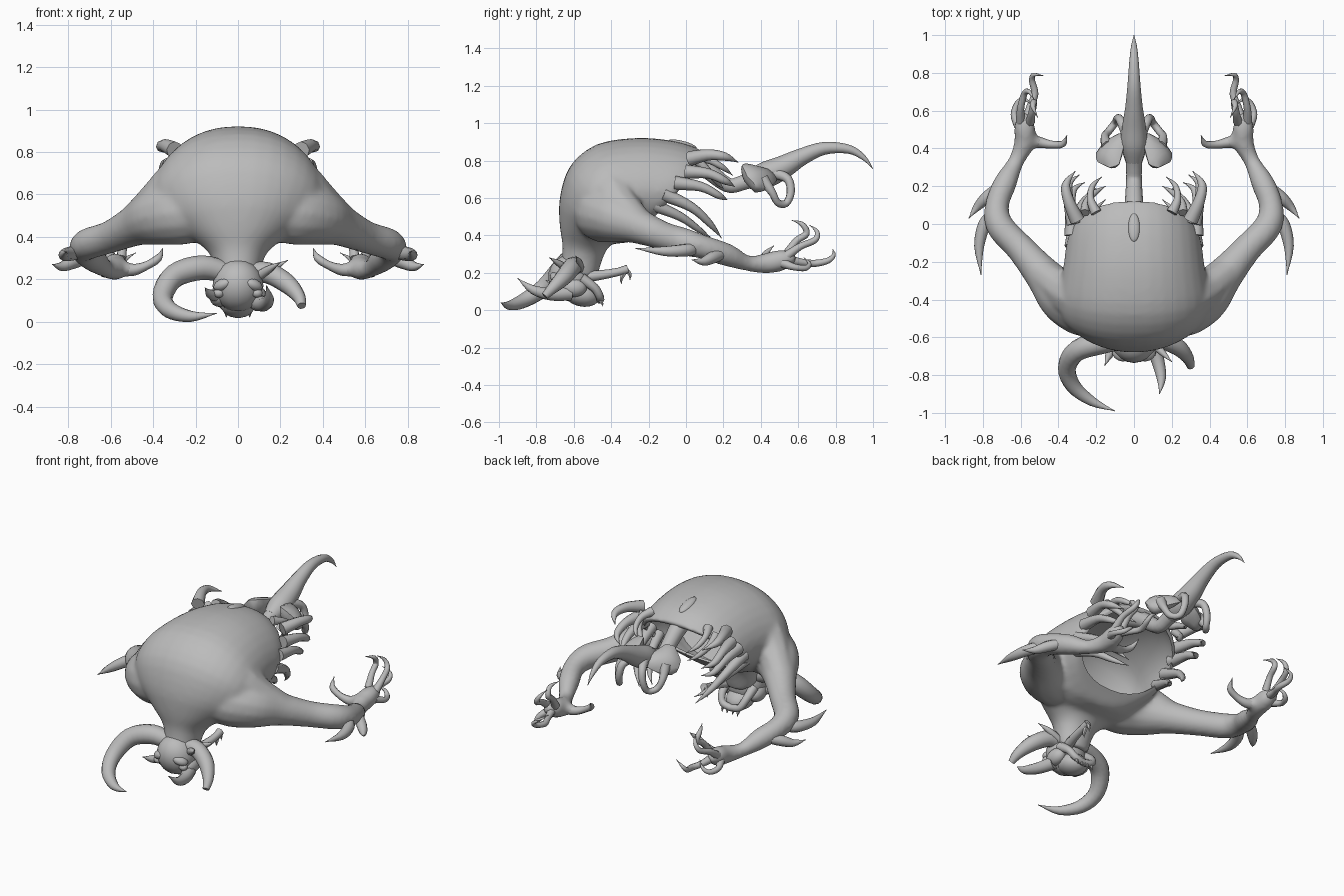
import bpy, bmesh, math
from mathutils import Vector, Matrix

if "Cube" in bpy.data.objects:
    bpy.data.objects.remove(bpy.data.objects["Cube"])

grey = bpy.data.materials.new("bone_grey")
grey.diffuse_color = (0.5, 0.5, 0.5, 1)
grey.use_nodes = True
grey.node_tree.nodes["Principled BSDF"].inputs["Base Color"].default_value = grey.diffuse_color


def activate(ob):
    for o in bpy.context.selected_objects:
        o.select_set(False)
    ob.select_set(True)
    bpy.context.view_layer.objects.active = ob


def finish(bm, name):
    bmesh.ops.recalc_face_normals(bm, faces=bm.faces)
    me = bpy.data.meshes.new(name)
    bm.to_mesh(me)
    bm.free()
    ob = bpy.data.objects.new(name, me)
    bpy.context.collection.objects.link(ob)
    me.materials.append(grey)
    activate(ob)
    bpy.ops.object.shade_smooth_by_angle(angle=math.radians(50))
    return ob


def spline(rows, steps):
    """Catmull-Rom through rows of numbers."""
    v = [Vector(r) for r in rows]
    out = []
    for i in range(len(v) - 1):
        p0, p1, p2, p3 = v[max(i - 1, 0)], v[i], v[i + 1], v[min(i + 2, len(v) - 1)]
        for k in range(steps):
            t = k / steps
            out.append(0.5 * (2 * p1 + (p2 - p0) * t + (2 * p0 - 5 * p1 + 4 * p2 - p3) * t * t
                              + (3 * p1 - p0 - 3 * p2 + p3) * t ** 3))
    return out + [v[-1]]


def bridge(bm, rings):
    for a, b in zip(rings, rings[1:]):
        for i in range(len(a)):
            j = (i + 1) % len(a)
            bm.faces.new((a[i], a[j], b[j], b[i]))
    bm.faces.new(rings[0])
    bm.faces.new(rings[-1])


def tube(name, rows, sides=10, steps=4, mirror=False):
    """Tapered tube; each row is x, y, z, radius."""
    pts = spline(rows, steps)
    made = []
    for sx in ((1, -1) if mirror else (1,)):
        bm = bmesh.new()
        rings = []
        side = None
        for i, p in enumerate(pts):
            d = (pts[min(i + 1, len(pts) - 1)].xyz - pts[max(i - 1, 0)].xyz).normalized()
            if side is None:
                side = d.cross(Vector((0, 0, 1)) if abs(d.z) < 0.9 else Vector((0, 1, 0)))
            side = (side - d * side.dot(d)).normalized()
            up = side.cross(d)
            r = max(p.w, 0.002)
            ring = []
            for k in range(sides):
                a = math.tau * k / sides
                q = p.xyz + side * r * math.cos(a) + up * r * math.sin(a)
                ring.append(bm.verts.new((q.x * sx, q.y, q.z)))
            rings.append(ring)
        bridge(bm, rings)
        made.append(finish(bm, name + ("_left" if sx < 0 else "_right" if mirror else "")))
    return made


def blob(name, loc, size, rot=(0, 0, 0), mirror=False):
    for sx in ((1, -1) if mirror else (1,)):
        bm = bmesh.new()
        bmesh.ops.create_uvsphere(bm, u_segments=16, v_segments=10, radius=1)
        m = Matrix.Translation(loc)
        for ax, ang in zip("XYZ", rot):
            m = m @ Matrix.Rotation(ang, 4, ax)
        bm.transform(Matrix.Diagonal((sx, 1, 1, 1)) @ m @ Matrix.Diagonal((*size, 1)))
        finish(bm, name + ("_left" if sx < 0 else "_right" if mirror else ""))


def loft(name, rows, inset=0.0):
    """Rings in tilted planes; each row is back y, back z, chest y, chest z, half width."""
    bm = bmesh.new()
    rings = []
    for r in spline(rows, 3):
        back, chest = Vector((0, r[0], r[1])), Vector((0, r[2], r[3]))
        c, h = (back + chest) / 2, (back - chest) / 2
        h *= 1 - inset / h.length
        ring = []
        for k in range(32):
            ca, sa = math.cos(math.tau * k / 32), math.sin(math.tau * k / 32)
            w = (r[4] - inset) * (1 - 0.08 * max(sa, 0))
            ring.append(bm.verts.new(c + Vector((math.copysign(abs(ca) ** .9, ca) * w, 0, 0)) + h * sa))
        rings.append(ring)
    bridge(bm, rings)
    return finish(bm, name)


# Torso from neck to slanted waist, fused with the arms, then hollowed from the waist
rows = [(-.67, .22, -.48, .16, .10), (-.66, .34, -.44, .29, .13), (-.675, .45, -.40, .35, .22),
        (-.675, .60, -.36, .355, .33), (-.62, .77, -.33, .36, .395), (-.48, .885, -.31, .36, .405),
        (-.28, .92, -.295, .365, .385), (-.10, .91, -.28, .375, .37), (.04, .875, -.265, .39, .36),
        (.13, .82, -.24, .42, .345)]
torso = loft("torso", rows)
cutter = loft("cavity_cutter", rows[4:] + [(.28, .68, -.10, .27, .34)], 0.028)
parts = tube("arm", [(.16, -.46, .52, .14), (.27, -.44, .515, .155), (.38, -.38, .495, .137), (.48, -.27, .455, .1),
                     (.60, -.13, .40, .078), (.71, -.01, .365, .075), (.725, .10, .335, .064),
                     (.68, .22, .295, .062), (.625, .33, .25, .043), (.58, .43, .25, .056),
                     (.58, .52, .27, .056), (.59, .585, .29, .025)], sides=14, mirror=True)
parts += tube("shoulder", [(.22, -.42, .68, .13), (.30, -.39, .62, .125), (.39, -.34, .545, .105),
                           (.50, -.25, .455, .085)], mirror=True)
parts += tube("thumb_base", [(.59, .47, .26, .05), (.54, .44, .25, .042), (.48, .43, .245, .024)], mirror=True)
for o in parts + [torso]:
    o.select_set(True)
bpy.context.view_layer.objects.active = torso
bpy.ops.object.join()
activate(torso)
fuse = torso.modifiers.new("fuse", "REMESH")
fuse.mode, fuse.voxel_size = "VOXEL", 0.013
soften = torso.modifiers.new("soften", "SMOOTH")
soften.factor, soften.iterations = 0.5, 14
hollow = torso.modifiers.new("hollow", "BOOLEAN")
hollow.operation, hollow.object = "DIFFERENCE", cutter
for m in ("fuse", "soften", "hollow"):
    bpy.ops.object.modifier_apply(modifier=m)
bpy.data.objects.remove(cutter)
torso.name = "torso_and_arms"
bpy.ops.object.shade_smooth_by_angle(angle=math.radians(50))
# Low ridge on the back
blob("back_ridge", (0, -.02, .885), (.032, .08, .02), (-.25, 0, 0))

# Elbow spikes
tube("long_elbow_spike", [(.74, .05, .33, .03), (.79, .0, .32, .034), (.82, -.12, .315, .026),
                          (.81, -.27, .33, 0)], mirror=True)
tube("short_elbow_spike", [(.72, .19, .30, .03), (.78, .14, .28, .032), (.83, .09, .26, .022),
                           (.875, .03, .27, 0)], mirror=True)
tube("small_elbow_spike", [(.73, -.02, .38, .025), (.70, -.07, .41, .015), (.69, -.13, .40, 0)], mirror=True)
# Clawed fingers and thumb
tube("thumb", [(.54, .44, .25, .036), (.49, .43, .245, .028), (.43, .42, .265, .02), (.375, .425, .30, .018),
               (.355, .47, .345, 0)], sides=8, mirror=True)
for pts in ([(.55, .54, .30, .025), (.54, .59, .37, .019), (.53, .645, .41, .018), (.535, .62, .46, .013),
             (.51, .565, .48, 0)],
            [(.60, .54, .29, .026), (.60, .61, .34, .019), (.58, .69, .375, .017), (.555, .70, .42, .012),
             (.53, .66, .455, 0)],
            [(.57, .55, .27, .026), (.55, .62, .255, .02), (.525, .69, .25, .019), (.54, .76, .265, .016),
             (.53, .79, .295, .011), (.48, .785, .325, 0)],
            [(.61, .52, .25, .026), (.635, .58, .23, .018), (.615, .64, .225, .016), (.58, .66, .25, .01),
             (.54, .63, .28, 0)]):
    tube("finger", pts, sides=8, mirror=True)

# Ribs around the open waist
for pts in ([(.30, .02, .81, .04), (.345, .12, .83, .03), (.36, .21, .82, .022), (.31, .28, .79, 0)],
            [(.32, .0, .74, .038), (.345, .12, .73, .027), (.345, .21, .69, .02), (.29, .26, .66, 0)],
            [(.33, -.06, .68, .038), (.335, .08, .66, .026), (.32, .18, .61, .018), (.26, .22, .59, 0)],
            [(.33, -.12, .62, .038), (.31, .03, .55, .026), (.26, .13, .46, .018), (.20, .19, .385, 0)],
            [(.31, -.17, .56, .034), (.27, -.03, .50, .024), (.21, .07, .43, .016), (.15, .13, .39, 0)],
            [(.20, .06, .82, .03), (.23, .13, .80, .02), (.22, .20, .76, .015), (.17, .25, .72, 0)],
            [(.26, .06, .80, .025), (.25, .12, .74, .02), (.20, .17, .68, .014), (.15, .20, .65, 0)]):
    tube("rib", pts, sides=8, mirror=True)

# Lower spine, then curved tail
tube("lower_spine", [(0, -.02, .83, .06), (0, .10, .76, .05), (0, .22, .67, .042), (0, .30, .68, .042),
                     (0, .40, .72, .05)])
tube("tail", [(0, .33, .69, .045), (0, .42, .72, .07), (0, .52, .765, .062), (0, .62, .82, .046),
              (0, .74, .865, .034), (0, .87, .86, .024), (0, .95, .815, .014), (0, 1.0, .755, 0)], sides=12)
# Angular pelvis blades with bone loops
for sx, label in ((1, "right"), (-1, "left")):
    bm = bmesh.new()
    for x, y, z in ((.07, .30, .80), (.13, .285, .79), (.21, .32, .72), (.215, .37, .66), (.09, .30, .67),
                    (.16, .45, .64), (.03, .52, .70), (.15, .42, .75), (.03, .46, .76), (.15, .36, .61)):
        bm.verts.new((x * sx, y, z))
    bmesh.ops.convex_hull(bm, input=bm.verts)
    bmesh.ops.subdivide_edges(bm, edges=bm.edges, cuts=2, use_grid_fill=True)
    for _ in range(2):
        bmesh.ops.smooth_vert(bm, verts=bm.verts, factor=0.5, use_axis_x=True, use_axis_y=True, use_axis_z=True)
    finish(bm, "pelvis_blade_" + label)
tube("pelvis_loop", [(.14, .41, .70, .035), (.155, .46, .63, .022), (.135, .49, .575, .02), (.10, .535, .57, .02),
                     (.085, .56, .63, .022), (.07, .545, .70, .024), (.04, .48, .73, .03)], sides=8, mirror=True)

# Head, brow, eyes and jaw
blob("skull", (0, -.62, .17), (.12, .115, .125), (.4, 0, 0))
blob("snout", (0, -.56, .085), (.085, .10, .065), (-.25, 0, 0))
blob("brow", (.07, -.69, .175), (.05, .035, .028), (0, .4, .4), mirror=True)
blob("eye", (.09, -.685, .135), (.026, .024, .022), mirror=True)
blob("cheek", (.09, -.60, .12), (.045, .07, .05), mirror=True)
tube("jaw", [(.09, -.56, .17, .03), (.085, -.49, .12, .024), (.06, -.46, .07, .022), (.0, -.46, .055, .022)],
     sides=8, mirror=True)
for x in (.02, .055):
    tube("tooth", [(x, -.47, .07, .014), (x, -.45, .04, .009), (x, -.445, .02, 0)], sides=6, mirror=True)
# Large curled horn and broken horn
tube("curled_horn", [(-.05, -.61, .23, .05), (-.17, -.63, .255, .058), (-.30, -.67, .215, .056),
                     (-.355, -.76, .12, .048), (-.32, -.86, .055, .04), (-.22, -.94, .025, .026),
                     (-.10, -.99, .04, 0)], sides=12)
tube("broken_horn", [(.05, -.60, .23, .05), (.14, -.61, .23, .05), (.23, -.65, .18, .046),
                     (.285, -.71, .12, .032), (.30, -.755, .075, .02)], sides=12)
# Face horns and small spikes
tube("face_horn", [(.09, -.62, .09, .04), (.125, -.72, .085, .035), (.145, -.82, .11, .024), (.135, -.90, .17, 0)])
tube("face_stub", [(-.09, -.62, .12, .03), (-.13, -.69, .13, .022), (-.155, -.75, .16, 0)])
tube("temple_spike", [(.09, -.62, .21, .026), (.15, -.68, .25, .018), (.20, -.73, .28, 0)], sides=8)
tube("ear_spike", [(.09, -.57, .22, .024), (.17, -.57, .255, .018), (.235, -.59, .29, 0)], sides=8)
# Clawed stalk behind the head
tube("stalk", [(.06, -.52, .18, .03), (.08, -.44, .19, .025), (.09, -.36, .205, .022), (.09, -.31, .22, .024)], sides=8)
for y, z in ((-.345, .14), (-.30, .16)):
    tube("stalk_claw", [(.09, -.32, .215, .015), (.09, y, z + .03, .011), (.09, y, z, 0)], sides=6)

# Settle the model on the floor
bpy.context.view_layer.update()
low = min((o.matrix_world @ v.co).z for o in bpy.data.objects for v in o.data.vertices)
for o in bpy.data.objects:
    o.location.z -= low
